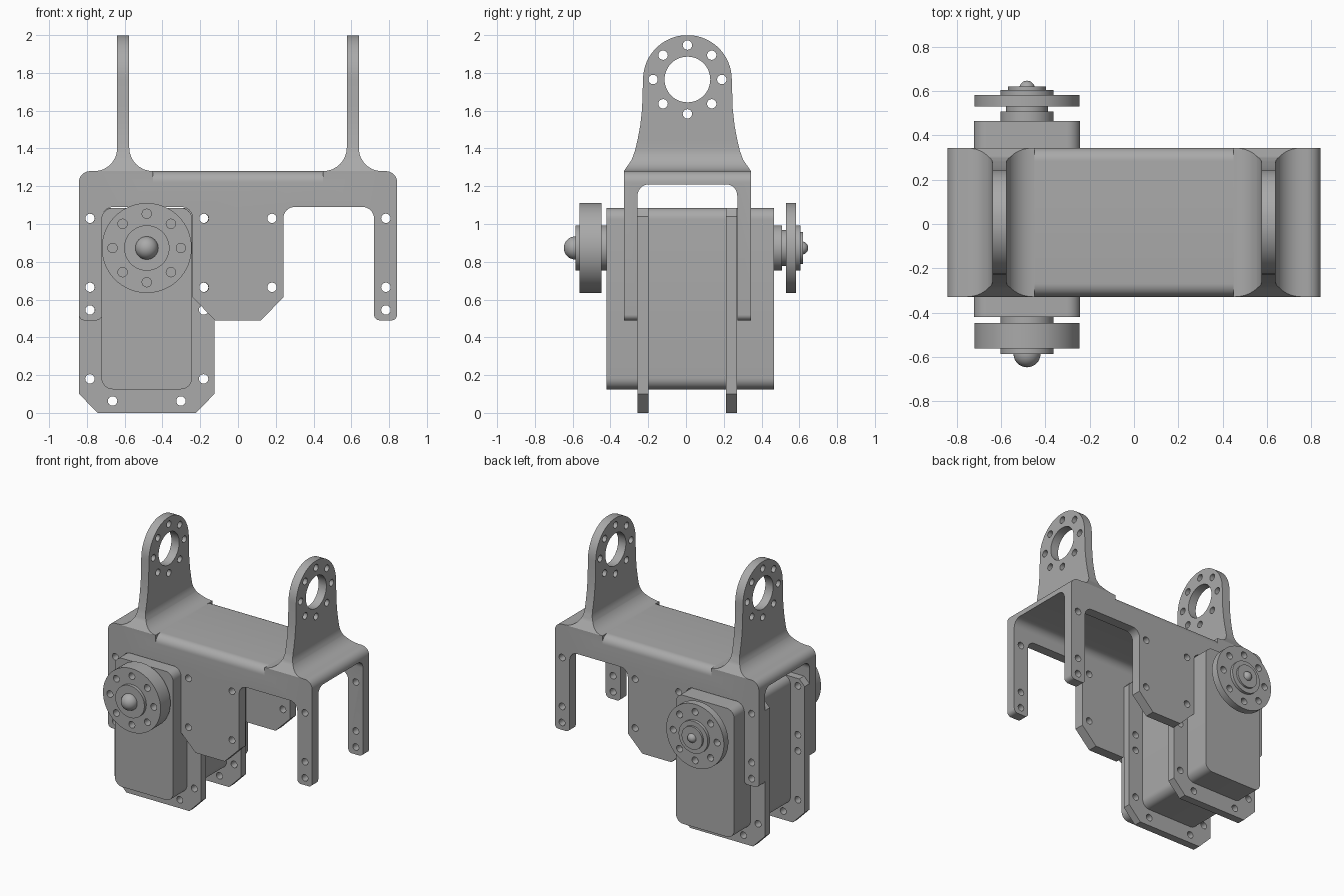
import bpy, bmesh, math
from mathutils import Vector

if "Cube" in bpy.data.objects:
    bpy.data.objects.remove(bpy.data.objects["Cube"], do_unlink=True)

grey = bpy.data.materials.new("plain_grey")
grey.use_nodes = True
grey.diffuse_color = (0.4, 0.4, 0.4, 1)
grey.node_tree.nodes["Principled BSDF"].inputs["Base Color"].default_value = (0.4, 0.4, 0.4, 1)


def rounded(corners, steps=8):
    """Outline from (a, b, radius) corners, with each corner filleted."""
    out = []
    for i, (a, b, r) in enumerate(corners):
        p = Vector((a, b))
        if r == 0:
            out.append(p)
            continue
        d1 = (Vector(corners[i - 1][:2]) - p).normalized()
        d2 = (Vector(corners[(i + 1) % len(corners)][:2]) - p).normalized()
        half = d1.angle(d2) / 2
        centre = p + (d1 + d2).normalized() * r / math.sin(half)
        v1 = p + d1 * r / math.tan(half) - centre
        v2 = p + d2 * r / math.tan(half) - centre
        w = v1.angle(v2)
        for k in range(steps + 1):
            t = k / steps
            out.append(centre + (v1 * math.sin((1 - t) * w) + v2 * math.sin(t * w)) / math.sin(w))
    return out


def mirrored(half, flip=0.0):
    """Close a half outline by reflecting it across a = flip."""
    return half + [(2 * flip - p[0],) + tuple(p[1:]) for p in reversed(half)]


def circle(a, b, r, n=32):
    return [(a + r * math.cos(math.tau * i / n), b + r * math.sin(math.tau * i / n)) for i in range(n)]


def prism(name, outlines, axis, lo, hi):
    """Extrude one or more outlines along x or y."""
    bm = bmesh.new()
    for pts in outlines:
        vs = [bm.verts.new((lo, p[0], p[1]) if axis == "x" else (p[0], lo, p[1])) for p in pts]
        face = bm.faces.new(vs)
        res = bmesh.ops.extrude_face_region(bm, geom=[face], use_keep_orig=True)
        step = Vector((hi - lo, 0, 0)) if axis == "x" else Vector((0, hi - lo, 0))
        moved = [g for g in res["geom"] if isinstance(g, bmesh.types.BMVert)]
        bmesh.ops.translate(bm, verts=moved, vec=step)
    bmesh.ops.recalc_face_normals(bm, faces=bm.faces)
    me = bpy.data.meshes.new(name)
    bm.to_mesh(me)
    bm.free()
    me.materials.append(grey)
    ob = bpy.data.objects.new(name, me)
    bpy.context.collection.objects.link(ob)
    return ob


def activate(ob):
    bpy.ops.object.select_all(action="DESELECT")
    ob.select_set(True)
    bpy.context.view_layer.objects.active = ob


def boolean(ob, tool, operation="DIFFERENCE"):
    mod = ob.modifiers.new("cut", "BOOLEAN")
    mod.object, mod.operation, mod.solver = tool, operation, "EXACT"
    activate(ob)
    bpy.ops.object.modifier_apply(modifier=mod.name)
    bpy.data.objects.remove(tool, do_unlink=True)


def smooth(ob):
    activate(ob)
    bpy.ops.object.shade_smooth_by_angle(angle=math.radians(30))


def ring(a, b, radius, r):
    """Eight bolt holes around a centre."""
    return [circle(a + radius * math.cos(i * math.pi / 4), b + radius * math.sin(i * math.pi / 4), r, 16)
            for i in range(8)]


# Bracket: front silhouette crossed with the side silhouette
MID, HALF, TOP, HUB = 0.0075, 0.3365, 1.28, 1.765
front = [(0.12, 0.49, 0), (0.24, 0.61, 0), (0.24, 1.09, 0.06), (0.72, 1.09, 0.06),
         (0.72, 0.49, 0.03), (0.8425, 0.49, 0.03), (0.8425, TOP, 0.06), (0.64, TOP, 0.12),
         (0.64, 2.05, 0), (0.576, 2.05, 0), (0.576, TOP, 0.125)]
bracket = prism("bracket", [rounded(mirrored(front))], "y", -0.4, 0.4)

side = [(0.264, 1.21, 0.06), (0.264, 0.4, 0), (HALF, 0.4, 0), (HALF, TOP, 0),
        (0.295, 1.34, 0), (0.277, 1.39, 0), (0.263, 1.45, 0), (0.25, 1.52, 0), (0.24, 1.61, 0)]
side += [(0.235 * math.cos(a), HUB + 0.235 * math.sin(a), 0)
         for a in (math.radians(d) for d in range(0, 90, 6))]
side = [(a + MID, b, r) for a, b, r in side]
boolean(bracket, prism("side_cutter", [rounded(mirrored(side, MID))], "x", -1, 1), "INTERSECT")

# Rounded long top edges between the ears
edge = [(HALF + 0.02, 1.3), (HALF + 0.02, 1.22), (HALF, 1.22)]
edge += [(HALF - 0.06 + 0.06 * math.cos(a), 1.22 + 0.06 * math.sin(a))
         for a in (math.radians(d) for d in range(10, 91, 10))]
edge += [(HALF - 0.06, 1.3)]
boolean(bracket, prism("edge_cutter", [[(MID + s * a, b) for a, b in edge] for s in (-1, 1)],
                       "x", -0.45, 0.45))

# Ear holes and wall bolt holes
boolean(bracket, prism("ear_holes", [circle(MID, HUB, 0.121, 48)] + ring(MID, HUB, 0.182, 0.025),
                       "x", -1, 1))
bolts = [(s * x, z) for s in (-1, 1) for x, z in
         ((0.783, 1.03), (0.783, 0.665), (0.783, 0.545), (0.18, 1.03), (0.18, 0.665))]
boolean(bracket, prism("wall_holes", [circle(x, z, 0.025, 16) for x, z in bolts], "y", -1, 1))
smooth(bracket)

# Motor body
CX, CZ = -0.483, 0.873
body = prism("motor_body", [rounded([(CX - 0.24, 0.125, 0.06), (CX + 0.24, 0.125, 0.06),
                                     (CX + 0.24, 1.085, 0.06), (CX - 0.24, 1.085, 0.06)])],
             "y", -0.42, 0.466)
smooth(body)

# Two mounting plates with chamfered corners
plate = mirrored([(CX + 0.26, 0), (CX + 0.358, 0.1), (CX + 0.358, 1.04), (CX + 0.313, 1.085)], CX)
plate_bolts = [(CX + s * 0.301, z) for s in (-1, 1) for z in (0.18, 0.545, 0.665, 1.03)]
plate_bolts += [(CX + s * 0.181, 0.063) for s in (-1, 1)]
for name, lo, hi in (("front_plate", -0.256, -0.199), ("back_plate", 0.213, 0.271)):
    ob = prism(name, [plate], "y", lo, hi)
    boolean(ob, prism("plate_holes", [circle(x, z, 0.025, 16) for x, z in plate_bolts], "y", -1, 1))
    smooth(ob)

# Output horns: discs with bolt rings, collars and round screw heads
for name, lo, hi in (("front_horn", -0.563, -0.447), ("back_horn", 0.53, 0.583)):
    ob = prism(name, [circle(CX, CZ, 0.238, 64)], "y", lo, hi)
    boolean(ob, prism("horn_holes", ring(CX, CZ, 0.181, 0.025), "y", -1, 1))
    smooth(ob)
for name, r, lo, hi in (("front_boss", 0.12, -0.447, -0.42), ("front_collar", 0.12, -0.586, -0.563),
                        ("back_boss", 0.12, 0.466, 0.508), ("back_shaft", 0.095, 0.508, 0.53),
                        ("back_collar", 0.12, 0.583, 0.605), ("back_washer", 0.085, 0.605, 0.62)):
    smooth(prism(name, [circle(CX, CZ, r, 48)], "y", lo, hi))
for name, r, y in (("front_screw_head", 0.061, -0.586), ("back_screw_head", 0.035, 0.612)):
    bpy.ops.mesh.primitive_uv_sphere_add(segments=32, ring_count=16, radius=r, location=(CX, y, CZ))
    ob = bpy.context.object
    ob.name = name
    ob.data.materials.append(grey)
    smooth(ob)
